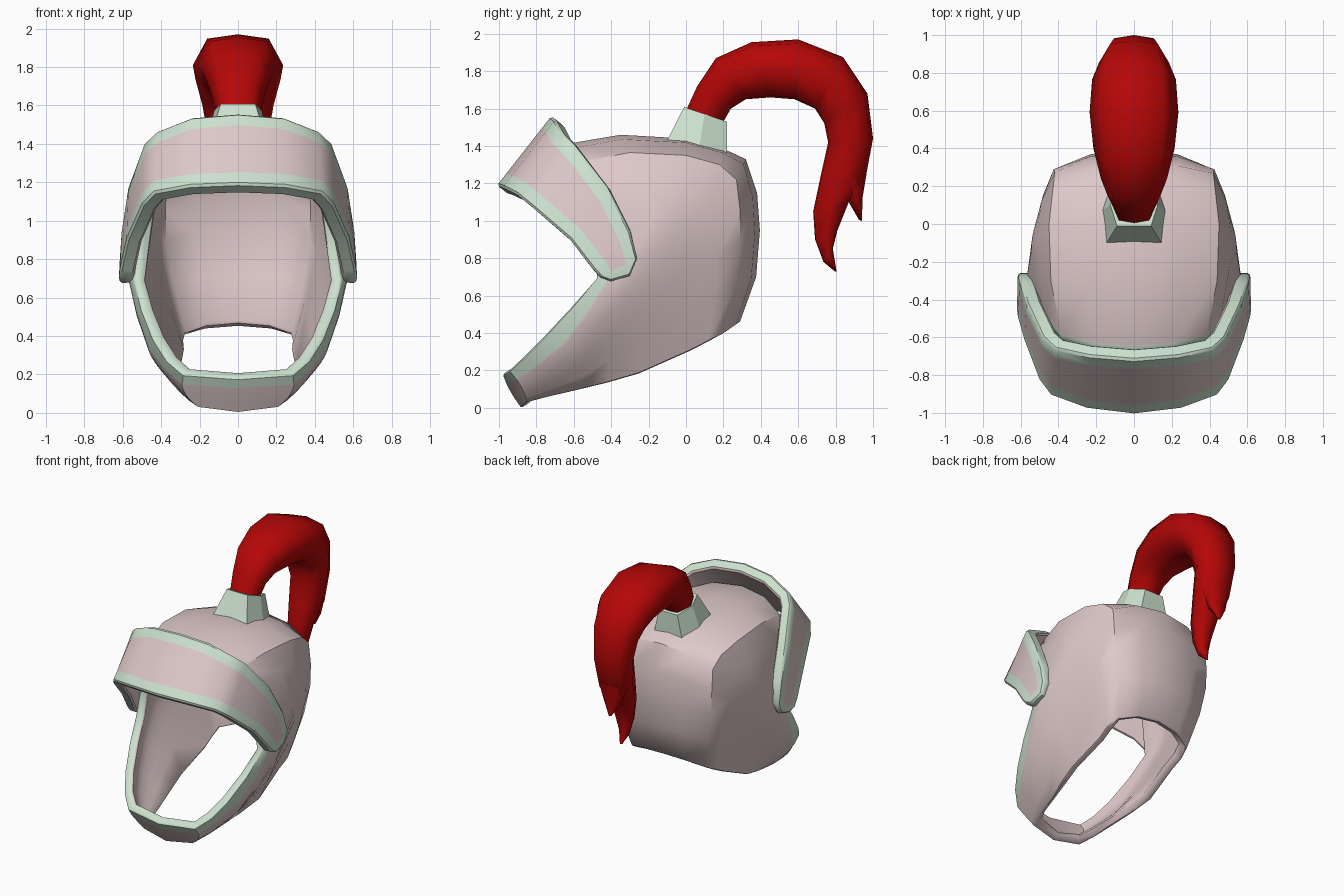
import bpy, bmesh
from mathutils import Vector

if "Cube" in bpy.data.objects:
    bpy.data.objects.remove(bpy.data.objects["Cube"])


def material(name, rgb):
    m = bpy.data.materials.new(name)
    m.use_nodes = True
    m.diffuse_color = (*rgb, 1)
    m.node_tree.nodes["Principled BSDF"].inputs["Base Color"].default_value = (*rgb, 1)
    return m


PINK = material("pale pink", (0.73, 0.58, 0.58))
GREEN = material("pale green", (0.61, 0.76, 0.62))
RED = material("deep red", (0.46, 0.002, 0.002))


def loft(name, rows, mats, closed=True, caps=False, paint=None):
    """Skin a list of equal-length point rows; paint(row, column) picks the material."""
    bm = bmesh.new()
    grid = [[bm.verts.new(p) for p in row] for row in rows]
    n = len(rows[0])
    for i in range(len(rows) - 1):
        for j in range(n if closed else n - 1):
            k = (j + 1) % n
            f = bm.faces.new((grid[i][j], grid[i][k], grid[i + 1][k], grid[i + 1][j]))
            f.material_index = paint(i, j) if paint else 0
    if caps:
        bm.faces.new(grid[0])
        bm.faces.new(grid[-1])
    bmesh.ops.recalc_face_normals(bm, faces=bm.faces)
    me = bpy.data.meshes.new(name)
    bm.to_mesh(me)
    bm.free()
    ob = bpy.data.objects.new(name, me)
    bpy.context.collection.objects.link(ob)
    for m in mats:
        me.materials.append(m)
    return ob


def finish(ob, thickness=0, bevel=0, angle=0.5):
    bpy.ops.object.select_all(action="DESELECT")
    ob.select_set(True)
    bpy.context.view_layer.objects.active = ob
    if thickness:
        s = ob.modifiers.new("wall", "SOLIDIFY")
        s.thickness, s.offset = thickness, -1
        s.use_even_offset = True
        s.material_offset = -1
        bpy.ops.object.modifier_apply(modifier="wall")
    if bevel:
        b = ob.modifiers.new("edge", "BEVEL")
        b.width, b.segments, b.limit_method, b.angle_limit = bevel, 1, "ANGLE", 1.25
        bpy.ops.object.modifier_apply(modifier="edge")
    bpy.ops.object.shade_smooth_by_angle(angle=angle)


def flip(p):
    return Vector((-p[0], p[1], p[2]))


def ring(half):
    """Close a half ring whose first and last points lie on the centre plane."""
    half = [Vector(p) for p in half]
    return half + [flip(p) for p in half[-2:0:-1]]


# Helmet shell: rings fanning from the face opening to the neck opening
top_line = [(-.70, 1.39), (-.645, 1.41), (-.35, 1.46), (0, 1.44), (.20, 1.385),
            (.32, 1.33), (.38, 1.15), (.395, .95), (.375, .70), (.285, .45)]
crease = [(.38, -.62, 1.30), (.385, -.585, 1.31), (.44, -.30, 1.365), (.45, 0, 1.35), (.43, .18, 1.30),
          (.42, .27, 1.22), (.425, .29, 1.05), (.42, .29, .88), (.38, .27, .66), (.317, .205, .395)]
sweep = [0, 0, .32, .38, .44, .5, .6, .7, .85, 1]
# Each side column: face edge, middle, neck edge, stripe width
side = [((.49, -.46, 1.06), (.53, -.03, .95), (.335, .02, .30), .07),
        ((.54, -.48, .69), (.555, -.28, .65), (.355, -.25, .18), .17),
        ((.50, -.62, .53), (.51, -.44, .46), (.32, -.42, .13), .24),
        ((.44, -.76, .38), (.45, -.60, .29), (.28, -.58, .09), .28),
        ((.37, -.87, .27), (.37, -.75, .19), (.245, -.73, .055), .28),
        ((.285, -.945, .20), (.28, -.88, .11), (.20, -.85, .025), .28),
        ((0, -.98, .18), (0, -.94, .09), (0, -.88, 0), .28)]


def through(a, b, c, t):
    a, b, c = map(Vector, (a, b, c))
    return a * (2 * (t - .5) * (t - 1)) + b * (4 * t * (1 - t)) + c * (2 * t * (t - .5))


rings = []
for i, t in enumerate(sweep):
    mid, edge = Vector((0, *top_line[i])), Vector(crease[i])
    shoulder = mid.lerp(edge, .25)
    shoulder.x = edge.x * .55
    flank = [through(a, b, c, w if i == 1 else t) for a, b, c, w in side]
    temple = edge.lerp(flank[0], .5) + Vector((.015, 0, 0))
    rings.append(ring([mid, shoulder, edge, temple] + flank))
shell = loft("helmet_shell", rings, [PINK, GREEN], paint=lambda i, j: int(i == 0))
finish(shell, .062, .01, .77)

# Visor: upper and lower edges from the centre round to the ear
upper = [(0, -.72, 1.56), (.24, -.70, 1.54), (.42, -.66, 1.47), (.485, -.60, 1.41),
         (.57, -.42, 1.18), (.605, -.30, .95), (.615, -.26, .80), (.61, -.30, .705)]
lower = [(0, -1.01, 1.19), (.25, -.98, 1.18), (.44, -.91, 1.145), (.50, -.83, 1.08),
         (.58, -.62, .90), (.615, -.50, .745), (.62, -.46, .70), (.615, -.40, .675)]
columns = []
for u, l in zip(upper, lower):
    u, l = Vector(u), Vector(l)
    s = min(.3, .08 / (u - l).length)
    columns.append([u, u.lerp(l, s), u.lerp(l, 1 - s), l])
columns = [[flip(p) for p in c] for c in columns[:0:-1]] + columns
last = len(columns) - 2
visor = loft("visor", columns, [PINK, GREEN], closed=False,
             paint=lambda i, j: int(j != 1 or i in (0, last)))
finish(visor, .08, .012, .75)

# Plume holder: tapered six-sided socket
base = [(.145, -.10), (.17, .07), (.12, .22)]
rim = [(.09, -.01), (.125, .10), (.08, .22)]


def socket(pts, height, slope):
    half = [Vector((x, y, height - slope * y)) for x, y in pts]
    return half + [flip(p) for p in half[::-1]]


holder = loft("plume_holder", [socket(base, 1.405, .25), socket(rim, 1.605, .34)], [GREEN], caps=True)
finish(holder, angle=.3)


# Plume: outer and inner edge points in the centre plane with a half width
def plume(name, spans):
    rows = []
    for oy, oz, iy, iz, w in spans:
        o, n = Vector((0, oy, oz)), Vector((0, iy, iz))
        rows.append(ring([o] + [o.lerp(n, d) + Vector((w * k, 0, 0))
                                for k, d in ((.68, .07), (1, .5), (.55, .97))] + [n]))
    finish(loft(name, rows, [RED], caps=True), angle=1.15)


plume("plume", [(0, 1.59, .20, 1.53, .115), (.06, 1.72, .24, 1.60, .14), (.16, 1.87, .32, 1.65, .175),
                (.35, 1.955, .45, 1.66, .215), (.60, 1.97, .58, 1.65, .235), (.84, 1.875, .69, 1.60, .222),
                (.97, 1.68, .74, 1.52, .185), (1.0, 1.44, .76, 1.42, .155), (.955, 1.20, .72, 1.24, .13),
                (.87, 1.10, .68, 1.05, .10), (.81, .95, .69, .90, .075), (.785, .85, .735, .78, .045),
                (.805, .73, .795, .73, .01)])
plume("plume_tip", [(.965, 1.25, .80, 1.20, .12), (.945, 1.13, .87, 1.10, .08), (.94, 1.0, .925, 1.005, .012)])
